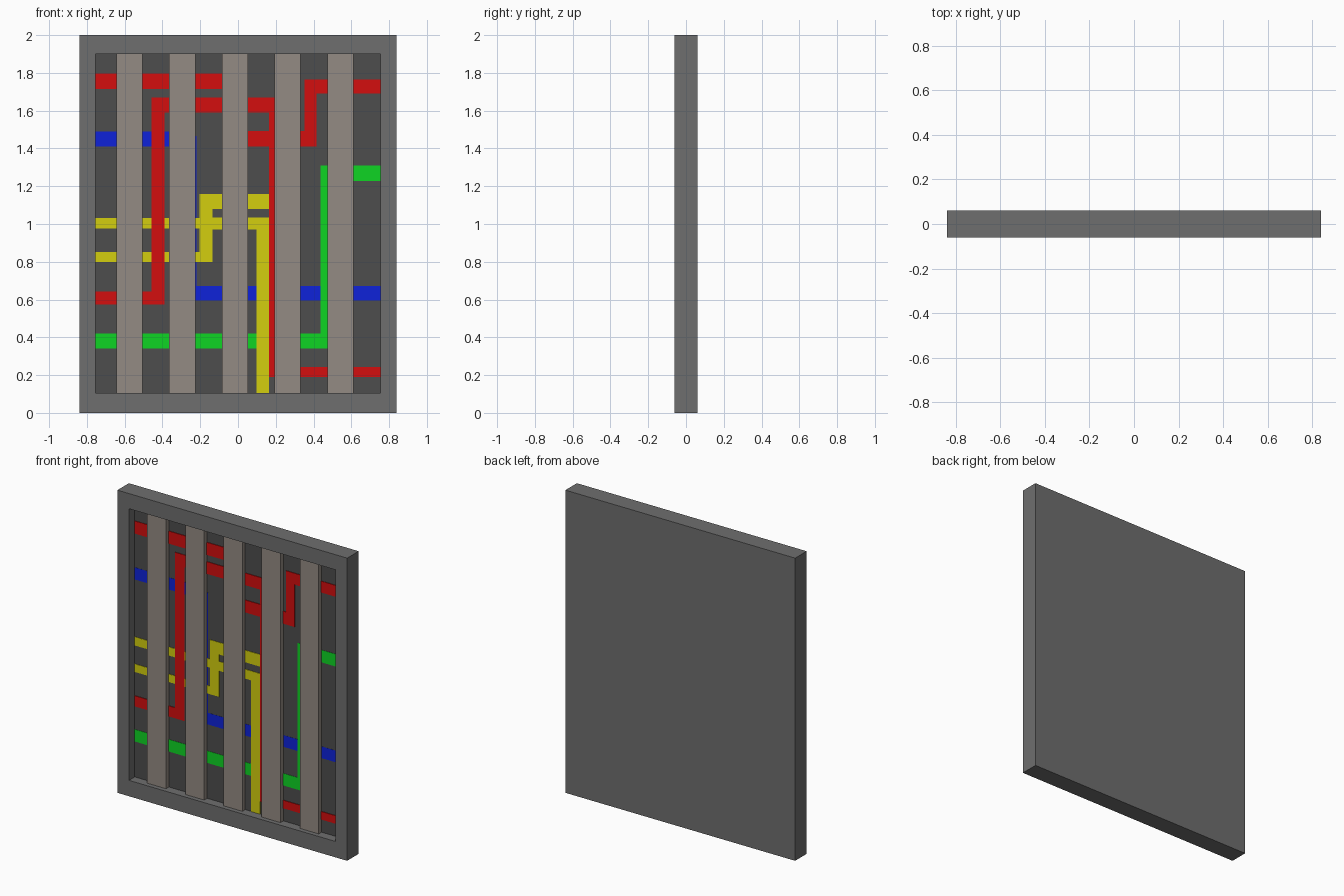
import bpy, bmesh
from mathutils import Vector

if "Cube" in bpy.data.objects:
    bpy.data.objects.remove(bpy.data.objects["Cube"])


def material(name, r, g, b):
    lin = [((c / 255 + 0.055) / 1.055) ** 2.4 if c > 10 else c / 255 / 12.92 for c in (r, g, b)]
    m = bpy.data.materials.new(name)
    m.diffuse_color = (*lin, 1)
    m.use_nodes = True
    m.node_tree.nodes["Principled BSDF"].inputs["Base Color"].default_value = m.diffuse_color
    return m


FRAME = material("frame grey", 110, 110, 110)
PANEL = material("dark panel grey", 77, 77, 77)
BAR = material("warm bar grey", 148, 139, 131)
RED = material("red", 211, 14, 14)
BLUE = material("blue", 14, 34, 218)
GREEN = material("green", 14, 213, 36)
YELLOW = material("yellow", 211, 207, 14)


def add_box(bm, x0, x1, y0, y1, z0, z1):
    vs = bmesh.ops.create_cube(bm, size=1)["verts"]
    c = Vector(((x0 + x1) / 2, (y0 + y1) / 2, (z0 + z1) / 2))
    s = Vector((x1 - x0, y1 - y0, z1 - z0))
    for v in vs:
        v.co = v.co * s + c


def finish(name, bm, *mats):
    me = bpy.data.meshes.new(name)
    bm.to_mesh(me)
    bm.free()
    for m in mats:
        me.materials.append(m)
    ob = bpy.data.objects.new(name, me)
    bpy.context.collection.objects.link(ob)
    return ob


# Tray frame: a slab whose front face is inset and pushed back
FLOOR = 0.0
bm = bmesh.new()
add_box(bm, -0.84, 0.84, -0.06, 0.06, 0, 2)
bm.normal_update()
front = min(bm.faces, key=lambda f: f.calc_center_median().y)
bmesh.ops.inset_individual(bm, faces=[front], thickness=0.05)
for v in front.verts:
    v.co.x = 0.755 if v.co.x > 0 else -0.755
    v.co.z = 1.9 if v.co.z > 1 else 0.105
floor = bmesh.ops.extrude_discrete_faces(bm, faces=[front])["faces"][0]
for v in floor.verts:
    v.co.y = FLOOR
floor.material_index = 1
finish("frame", bm, FRAME, PANEL)

# Upright bars
for i in range(5):
    x = -0.574 + i * 0.279
    bm = bmesh.new()
    add_box(bm, x - 0.069, x + 0.069, -0.03, FLOOR, 0.105, 1.9)
    finish(f"bar_{i + 1}", bm, BAR)


# Wires: thin plates (x0, x1, z0, z1), layered by thickness where they cross
def wire(name, mat, thick, runs):
    bm = bmesh.new()
    for x0, x1, z0, z1 in runs:
        add_box(bm, x0, x1, FLOOR - thick, FLOOR, z0, z1)
    finish(name, bm, mat)


L, R = -0.755, 0.755
wire("blue_wire", BLUE, 0.001, [
    (L, -0.3, 1.41, 1.49), (-0.3, -0.22, 0.595, 1.465), (-0.22, R, 0.595, 0.672)])
wire("green_wire", GREEN, 0.002, [
    (L, 0.437, 0.34, 0.42), (0.437, 0.5, 0.34, 1.31), (0.5, R, 1.228, 1.31)])
wire("yellow_wire_upper", YELLOW, 0.003, [
    (L, -0.204, 0.975, 1.032), (-0.204, -0.135, 0.975, 1.16), (-0.135, 0.163, 1.08, 1.16)])
wire("yellow_wire_lower", YELLOW, 0.003, [
    (L, -0.204, 0.80, 0.853), (-0.204, -0.135, 0.80, 0.975),
    (-0.135, 0.098, 0.972, 1.034), (0.098, 0.163, 0.105, 1.034)])
wire("red_wire_upper", RED, 0.004, [
    (L, -0.06, 1.715, 1.798), (-0.06, 0.02, 1.41, 1.798), (0.02, 0.352, 1.41, 1.492),
    (0.352, 0.415, 1.41, 1.765), (0.415, R, 1.69, 1.765)])
wire("red_wire_lower", RED, 0.004, [
    (L, -0.458, 0.573, 0.643), (-0.458, -0.39, 0.573, 1.67), (-0.39, 0.163, 1.59, 1.67),
    (0.163, 0.23, 0.19, 1.67), (0.23, R, 0.19, 0.243)])
